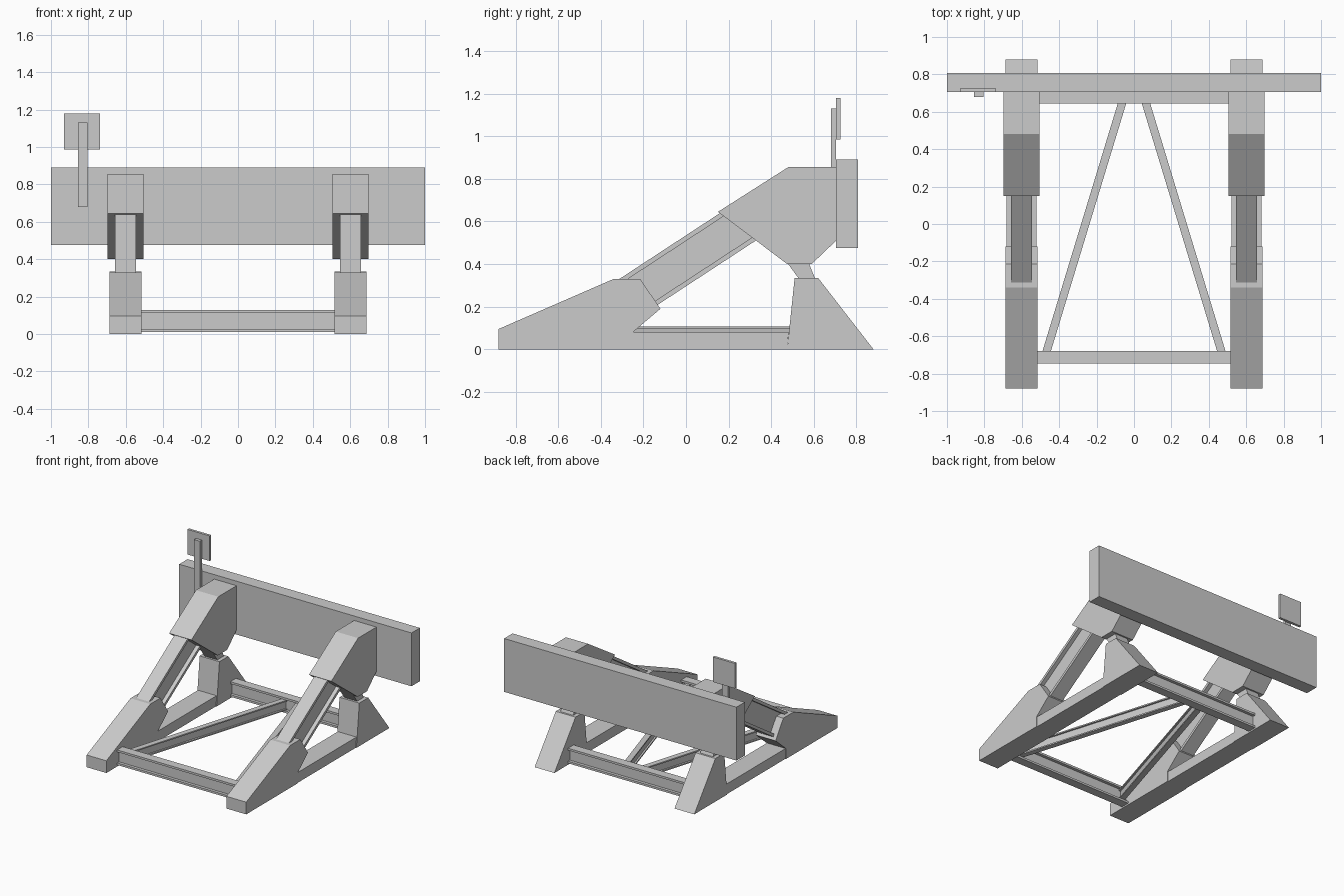
import bpy, bmesh
from mathutils import Vector

if "Cube" in bpy.data.objects:
    bpy.data.objects.remove(bpy.data.objects["Cube"])


def make_object(name, verts, faces):
    mesh = bpy.data.meshes.new(name)
    bm = bmesh.new()
    vs = [bm.verts.new(v) for v in verts]
    for f in faces:
        bm.faces.new([vs[i] for i in f])
    bmesh.ops.recalc_face_normals(bm, faces=bm.faces)
    bm.to_mesh(mesh)
    bm.free()
    ob = bpy.data.objects.new(name, mesh)
    bpy.context.collection.objects.link(ob)
    return ob


def loft(name, a, b):
    """Closed prism between two matching rings."""
    n = len(a)
    faces = [list(range(n)), list(range(n, 2 * n))]
    faces += [[i, (i + 1) % n, n + (i + 1) % n, n + i] for i in range(n)]
    return make_object(name, list(a) + list(b), faces)


def side_plate(name, profile, x, half):
    """Side profile (y, z) extruded across x."""
    return loft(name, [(x - half, y, z) for y, z in profile],
                [(x + half, y, z) for y, z in profile])


def box(name, x, y, z):
    ring = [(x[0], y[0]), (x[1], y[0]), (x[1], y[1]), (x[0], y[1])]
    return loft(name, [(*p, z[0]) for p in ring], [(*p, z[1]) for p in ring])


def i_beam(name, p0, p1, width, height, flange, web):
    """I-section girder between two points."""
    p0, p1 = Vector(p0), Vector(p1)
    d = (p1 - p0).normalized()
    side = d.cross(Vector((0, 0, 1))).normalized()
    up = side.cross(d)
    w, h, t = width / 2, height / 2, web / 2
    k = h - flange
    half = [(w, -h), (w, -k), (t, -k), (t, k), (w, k), (w, h)]
    sec = half + [(-u, v) for u, v in reversed(half)]
    return loft(name, *[[p + side * u + up * v for u, v in sec] for p in (p0, p1)])


foot = [(-0.88, 0), (-0.88, 0.095), (-0.34, 0.33), (-0.215, 0.33),
        (-0.12, 0.19), (-0.25, 0.08), (-0.25, 0)]
post = [(0.475, 0), (0.51, 0.335), (0.62, 0.335), (0.88, 0)]
rail = [(-0.25, 0), (-0.25, 0.08), (0.482, 0.08), (0.475, 0)]
neck = [(0.545, 0.31), (0.465, 0.42), (0.57, 0.42), (0.615, 0.31)]
head = [(0.15, 0.645), (0.48, 0.855), (0.705, 0.855), (0.705, 0.51),
        (0.59, 0.4), (0.475, 0.4)]

for s, tag in ((-1, "left"), (1, "right")):
    # Side frame: foot, rail, rear post, neck, buffer head and sloping arm
    side_plate("front_foot_" + tag, foot, s * 0.602, 0.085)
    side_plate("base_rail_" + tag, rail, s * 0.602, 0.08)
    side_plate("rear_post_" + tag, post, s * 0.602, 0.085)
    side_plate("neck_" + tag, neck, s * 0.602, 0.055)
    side_plate("head_" + tag, head, s * 0.602, 0.096)
    i_beam("sloping_arm_" + tag, (s * 0.602, -0.26, 0.245), (s * 0.602, 0.29, 0.605),
           0.112, 0.2, 0.022, 0.05)
    # Floor diagonal
    i_beam("floor_diagonal_" + tag, (s * 0.473, -0.70, 0.069), (s * 0.058, 0.665, 0.069),
           0.043, 0.078, 0.01, 0.016)

# Cross beams between the side frames
i_beam("front_cross_beam", (-0.53, -0.713, 0.07), (0.53, -0.713, 0.07), 0.068, 0.117, 0.016, 0.022)
i_beam("rear_cross_beam", (-0.53, 0.678, 0.07), (0.53, 0.678, 0.07), 0.068, 0.117, 0.016, 0.022)

# Impact board
box("impact_board", (-1, 1), (0.705, 0.808), (0.475, 0.89))

# Marker sign on its post
box("sign_post", (-0.855, -0.805), (0.68, 0.705), (0.68, 1.13))
box("sign_panel", (-0.93, -0.738), (0.705, 0.725), (0.985, 1.18))
